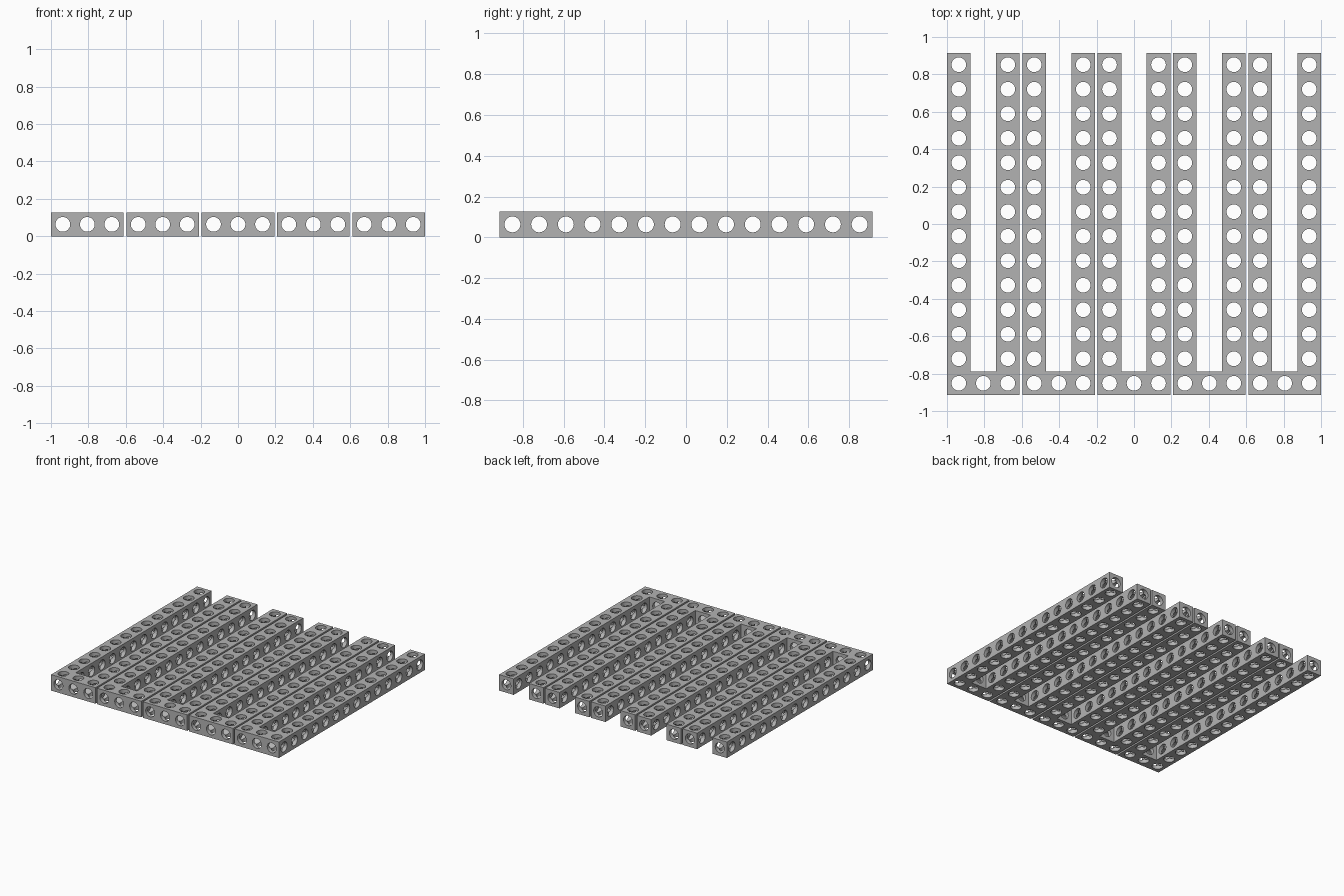
import bpy, bmesh, math
from mathutils import Matrix, Vector

if "Cube" in bpy.data.objects:
    bpy.data.objects.remove(bpy.data.objects["Cube"])

PITCH = 0.131      # distance between holes
W = 0.127          # beam thickness
R = 0.0392         # hole radius
COLS, ROWS = 3, 14
COUNT = 5          # U-shaped frames side by side
STEP = (2 - (COLS - 1) * PITCH - W) / (COUNT - 1)

hx = [(i - (COLS - 1) / 2) * PITCH for i in range(COLS)]
hy = [(j - (ROWS - 1) / 2) * PITCH for j in range(ROWS)]
zc = W / 2

grey = bpy.data.materials.new("mid grey")
grey.diffuse_color = (0.45, 0.45, 0.45, 1)
grey.use_nodes = True
grey.node_tree.nodes["Principled BSDF"].inputs["Base Color"].default_value = grey.diffuse_color


def add_object(name, bm):
    mesh = bpy.data.meshes.new(name)
    bm.to_mesh(mesh)
    bm.free()
    mesh.materials.append(grey)
    ob = bpy.data.objects.new(name, mesh)
    bpy.context.collection.objects.link(ob)
    return ob


def drill_set(name, axis, centres, length, radius):
    """Parallel cylinders along one axis, used as a cutter."""
    bm = bmesh.new()
    turn = Vector((0, 0, 1)).rotation_difference(Vector(axis)).to_matrix().to_4x4()
    for c in centres:
        bmesh.ops.create_cone(bm, cap_ends=True, segments=32, radius1=radius,
                              radius2=radius, depth=length,
                              matrix=Matrix.Translation(c) @ turn)
    ob = add_object(name, bm)
    ob.hide_render = True
    return ob


# Solid U outline, extruded to beam height
xo, yo = hx[-1] + W / 2, hy[-1] + W / 2
xi, yi = xo - W, -yo + W
outline = [(-xo, -yo), (xo, -yo), (xo, yo), (xi, yo),
           (xi, yi), (-xi, yi), (-xi, yo), (-xo, yo)]
bm = bmesh.new()
face = bm.faces.new([bm.verts.new((x, y, 0)) for x, y in outline])
up = bmesh.ops.extrude_face_region(bm, geom=[face])["geom"]
bmesh.ops.translate(bm, vec=(0, 0, W),
                    verts=[v for v in up if isinstance(v, bmesh.types.BMVert)])
bmesh.ops.recalc_face_normals(bm, faces=bm.faces)
frame = add_object("u_frame_1", bm)

# Bores in all three directions; radii differ a hair for clean crossings
vertical = [(x, y, zc) for x in hx for y in hy if x != hx[1] or y == hy[0]]
drills = [
    drill_set("vertical_drill", (0, 0, 1), vertical, 0.4, R),
    drill_set("cross_drill", (1, 0, 0), [(0, y, zc) for y in hy], 1, R - 0.0002),
    drill_set("length_drill", (0, 1, 0), [(x, 0, zc) for x in hx], 3, R + 0.0002),
]
for d in drills:
    mod = frame.modifiers.new(d.name, 'BOOLEAN')
    mod.operation = 'DIFFERENCE'
    mod.solver = 'EXACT'
    mod.object = d

# Bake the cut result and shade the bores smooth
deps = bpy.context.evaluated_depsgraph_get()
cut = bpy.data.meshes.new_from_object(frame.evaluated_get(deps))
frame.modifiers.clear()
frame.data = cut
for d in drills:
    bpy.data.objects.remove(d)
cut.polygons.foreach_set("use_smooth", [True] * len(cut.polygons))
cut.set_sharp_from_angle(angle=math.radians(30))

# Row of identical frames
for i in range(COUNT):
    ob = frame
    if i:
        ob = bpy.data.objects.new(f"u_frame_{i + 1}", cut)
        bpy.context.collection.objects.link(ob)
    ob.location.x = (i - (COUNT - 1) / 2) * STEP
